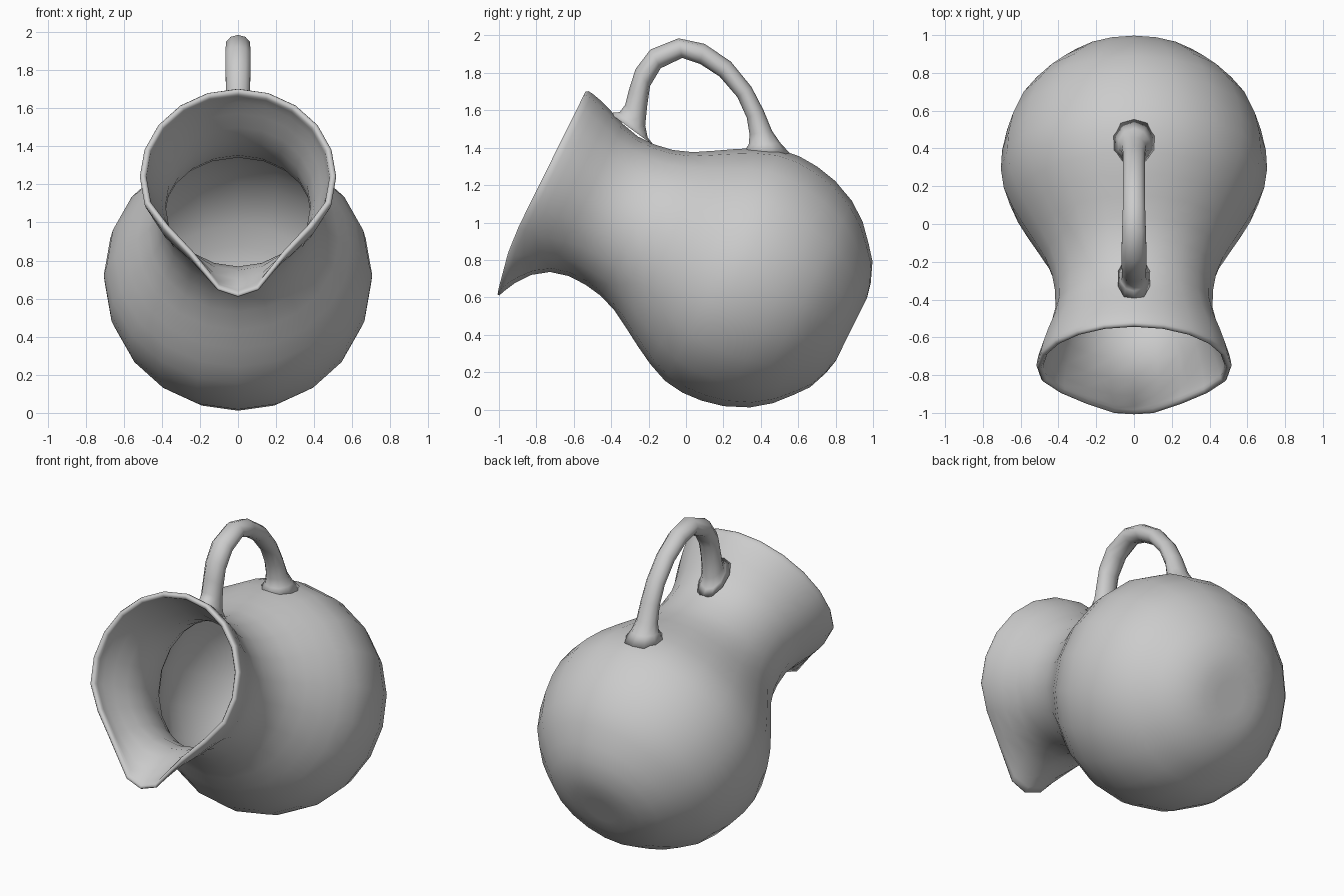
import bpy, bmesh, math
from mathutils import Vector

if "Cube" in bpy.data.objects:
    bpy.data.objects.remove(bpy.data.objects["Cube"])

SIDES = 20
BASE = Vector((0, 0.86, 0.38))          # centre of the tilted foot
AXIS = Vector((0, -0.896, 0.444))       # foot to mouth
UP = Vector((0, 0.444, 0.896))          # across the axis
SHIFT, WALL = 0.055, 0.035


def make_object(name, bm):
    bmesh.ops.recalc_face_normals(bm, faces=bm.faces)
    me = bpy.data.meshes.new(name)
    bm.to_mesh(me)
    bm.free()
    ob = bpy.data.objects.new(name, me)
    bpy.context.collection.objects.link(ob)
    for p in me.polygons:
        p.use_smooth = True
    return ob


def loft(name, rings):
    """Skin closed rings of points and cap both ends."""
    bm = bmesh.new()
    vr = [[bm.verts.new(p) for p in ring] for ring in rings]
    for a, b in zip(vr, vr[1:]):
        n = len(a)
        for i in range(n):
            j = (i + 1) % n
            bm.faces.new((a[i], a[j], b[j], b[i]))
    bm.faces.new(vr[0])
    bm.faces.new(vr[-1])
    return make_object(name, bm)


# Jug profile: (distance along axis, radius)
outer = [(0.0, 0.10), (0.0, 0.19), (0.018, 0.27), (0.06, 0.375), (0.12, 0.45),
         (0.20, 0.54), (0.30, 0.615), (0.43, 0.672), (0.55, 0.698), (0.66, 0.705),
         (0.77, 0.69), (0.88, 0.645), (0.98, 0.59), (1.08, 0.53), (1.18, 0.472),
         (1.28, 0.435), (1.38, 0.418), (1.48, 0.416), (1.58, 0.44), (1.67, 0.475),
         (1.75, 0.502), (1.80, 0.514), (1.825, 0.516)]
inner = []
for i, (t, r) in enumerate(outer):
    a, b = outer[max(i - 1, 0)], outer[min(i + 1, len(outer) - 1)]
    d = Vector((b[0] - a[0], b[1] - a[1])).normalized()
    inner.append((min(t + d.y * WALL, 1.825), r - d.x * WALL))
profile = outer + [(1.838, 0.508), (1.838, 0.492)] + inner[::-1]

# Pouring lip: steps from the tip -> (width factor, drop, droop back)
LIP = {0: (1.0, 0.165, 0.06), 1: (0.66, 0.155, 0.05),
       2: (0.84, 0.04, 0.012), 3: (0.94, 0.0, 0.0)}


def jug_ring(t, r):
    ring = []
    w = min(max((t - 1.55) / 0.28, 0), 1) ** 2.3
    for k in range(SIDES):
        phi = 2 * math.pi * k / SIDES
        sx, drop, back = LIP.get(min(k, SIDES - k), (1, 0, 0))
        x = r * math.sin(phi) * (1 + (sx - 1) * w)
        u = SHIFT - r * math.cos(phi) - drop * w
        ring.append(BASE + AXIS * (t - back * w) + UP * u + Vector((x, 0, 0)))
    return ring


loft("jug_body", [jug_ring(t, r) for t, r in profile])

# Handle sections: outer y, z, inner y, z, half width
sections = [(-0.41, 1.585, -0.17, 1.41, 0.09), (-0.355, 1.59, -0.205, 1.455, 0.075),
            (-0.325, 1.63, -0.218, 1.52, 0.068), (-0.305, 1.71, -0.208, 1.62, 0.066),
            (-0.27, 1.82, -0.192, 1.73, 0.068), (-0.19, 1.925, -0.135, 1.825, 0.07),
            (-0.04, 1.985, -0.02, 1.88, 0.066), (0.10, 1.955, 0.075, 1.848, 0.062),
            (0.24, 1.86, 0.18, 1.78, 0.06), (0.35, 1.725, 0.275, 1.67, 0.06),
            (0.415, 1.60, 0.325, 1.56, 0.062), (0.46, 1.49, 0.34, 1.47, 0.068),
            (0.505, 1.425, 0.335, 1.415, 0.085), (0.56, 1.365, 0.30, 1.37, 0.12)]


def handle_ring(yo, zo, yi, zi, w, n=10):
    o, i = Vector((0, yo, zo)), Vector((0, yi, zi))
    c, h = (o + i) / 2, (o - i) / 2
    return [c + h * math.cos(2 * math.pi * k / n)
            + Vector((w * math.sin(2 * math.pi * k / n), 0, 0)) for k in range(n)]


loft("handle", [handle_ring(*s) for s in sections])
